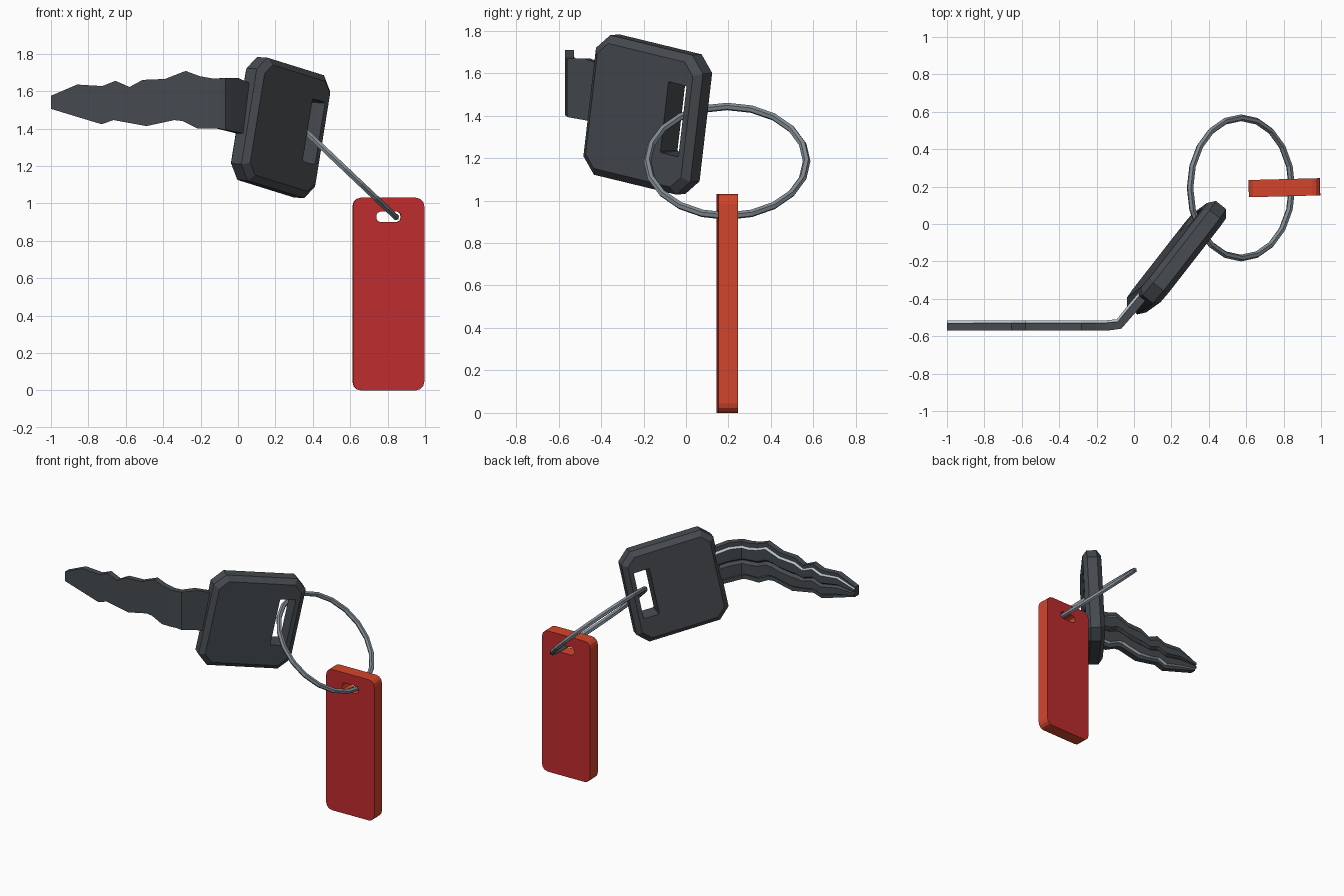
import bpy, bmesh, math
from mathutils import Vector, Matrix

if "Cube" in bpy.data.objects:
    bpy.data.objects.remove(bpy.data.objects["Cube"])


def mat(name, rgb):
    m = bpy.data.materials.new(name)
    m.diffuse_color = (*rgb, 1)
    m.use_nodes = True
    m.node_tree.nodes["Principled BSDF"].inputs["Base Color"].default_value = m.diffuse_color
    return m


DARK = mat("dark grey", (0.062, 0.070, 0.080))
STEEL = mat("steel", (0.22, 0.26, 0.29))
EDGE = mat("bright cut edge", (0.46, 0.54, 0.58))
RED = mat("red", (0.52, 0.025, 0.028))
ORANGE = mat("orange red", (0.65, 0.06, 0.025))


def loft(name, rings, mats, rule=lambda i: 0, cap=0, closed=False):
    """Skin a list of equal-length rings; rule gives the material per side index."""
    bm = bmesh.new()
    vs = [[bm.verts.new(p) for p in r] for r in rings]
    n = len(rings[0])
    pairs = list(zip(vs, vs[1:])) + ([(vs[-1], vs[0])] if closed else [])
    for a, b in pairs:
        for i in range(n):
            j = (i + 1) % n
            bm.faces.new((a[i], a[j], b[j], b[i])).material_index = rule(i)
    if not closed:
        for r in (vs[0], vs[-1]):
            bm.faces.new(r).material_index = cap
    bmesh.ops.recalc_face_normals(bm, faces=bm.faces)
    me = bpy.data.meshes.new(name)
    bm.to_mesh(me)
    bm.free()
    for m in mats:
        me.materials.append(m)
    ob = bpy.data.objects.new(name, me)
    bpy.context.collection.objects.link(ob)
    return ob


def round_rect(w, h, c, steps, z, cx=0, cy=0):
    """Rectangle ring with corners cut (steps=1) or rounded."""
    pts = []
    for k, (sx, sy) in enumerate(((1, 1), (-1, 1), (-1, -1), (1, -1))):
        for s in range(steps + 1):
            a = math.pi / 2 * (k + s / steps)
            pts.append(Vector((cx + sx * (w / 2 - c) + c * math.cos(a),
                               cy + sy * (h / 2 - c) + c * math.sin(a), z)))
    return pts


def cut(ob, cutter):
    cutter.hide_render = True
    cutter.hide_viewport = False
    cutter.display_type = 'WIRE'
    md = ob.modifiers.new("slot", 'BOOLEAN')
    md.operation = 'DIFFERENCE'
    md.solver = 'EXACT'
    md.object = cutter
    # bake the cut, then remove the cutter
    dg = bpy.context.evaluated_depsgraph_get()
    me = bpy.data.meshes.new_from_object(ob.evaluated_get(dg))
    ob.modifiers.clear()
    ob.data = me
    bpy.data.objects.remove(cutter)


# Key head: bevelled slab with cut corners and a slot
u = Vector((0.604, 0.775, -0.188)).normalized()
v = Vector((0.175, 0.135, 0.975))
v = (v - u * v.dot(u)).normalized()
n = u.cross(v)
M = Matrix((u, v, n)).transposed().to_4x4()
M.translation = (0.228, -0.18, 1.405)
W, H, T, B = 0.65, 0.67, 0.065, 0.035
layers = [(-T, B), (-T + 0.03, 0), (T - 0.03, 0), (T, B)]
head = loft("key_head", [round_rect(W - 2 * b, H - 2 * b, 0.075 - b * 0.5, 1, z)
                         for z, b in layers], [DARK])
slot = loft("head_slot_cutter", [round_rect(0.11, 0.34, 0.004, 1, z, 0.205, 0.02)
                                 for z in (-0.2, 0.2)], [DARK])
cut(head, slot)
head.matrix_world = M

# Key blade: toothed outline, stepped and grooved back, bent into the head
top = [(-1, 1.575), (-.86, 1.635), (-.725, 1.627), (-.655, 1.655), (-.58, 1.622),
       (-.51, 1.66), (-.39, 1.665), (-.28, 1.708), (-.205, 1.68), (-.14, 1.668),
       (-.02, 1.67), (.06, 1.635)]
bottom = [(-1, 1.505), (-.73, 1.423), (-.665, 1.445), (-.49, 1.413), (-.34, 1.445),
          (-.297, 1.44), (-.217, 1.40), (-.11, 1.40), (.02, 1.37), (.06, 1.36)]


def lerp(table, x):
    for (x0, z0), (x1, z1) in zip(table, table[1:]):
        if x <= x1:
            return z0 + (z1 - z0) * (x - x0) / (x1 - x0)
    return table[-1][1]


path = [(-1, -.543), (-.15, -.543), (-.08, -.535), (.06, -.368)]
rings = []
for x in sorted({p[0] for p in top + bottom + path}):
    t, b = lerp(top, x), lerp(bottom, x)
    mid, k = (t + b) / 2, min(1, (t - b) / 0.25)
    e, w, g = 0.03 * k, 0.013 * k, 0.018 * k
    ang = math.radians(lerp([(-1, 0), (-.15, 0), (-.08, 28), (-.02, 51), (.06, 51)], x))
    sec = [(0, t), (0, b), (.042, b), (.042, b + e), (.055, b + e + w), (.055, mid - g),
           (.035, mid), (.055, mid + g), (.055, t - e - w), (.042, t - e), (.042, t)]
    y = lerp(path, x)
    rings.append([(x - math.sin(ang) * (d - .0275), y + math.cos(ang) * (d - .0275), z)
                  for d, z in sec])
loft("key_blade", rings, [DARK, EDGE], lambda i: 1 if i in (3, 8) else 0)

# Split ring: low-poly tilted torus
c, d, yax = Vector((0.572, 0.193, 1.185)), Vector((0.726, 0, -0.688)), Vector((0, 1, 0))
nr = d.cross(yax).normalized()
rings = []
for i in range(20):
    a = 2 * math.pi * i / 20
    r = d * math.cos(a) + yax * math.sin(a)
    rings.append([c + r * (0.375 + 0.018 * math.cos(q)) + nr * 0.018 * math.sin(q)
                  for q in (2 * math.pi * j / 6 for j in range(6))])
loft("split_ring", rings, [STEEL], closed=True)

# Tag: red faces, orange rim, rounded slot for the ring
tag = loft("tag", [round_rect(0.382, 1.03, 0.045, 3, z) for z in (-0.046, 0.046)],
           [RED, ORANGE], lambda i: 1, 0)
hole = loft("tag_hole_cutter", [round_rect(0.13, 0.055, 0.02, 2, z, 0, 0.413)
                                for z in (-0.2, 0.2)], [RED, ORANGE], lambda i: 1, 1)
cut(tag, hole)
tag.matrix_world = (Matrix.Translation((0.804, 0.194, 0.515))
                    @ Matrix.Rotation(math.radians(1.5), 4, 'Z')
                    @ Matrix.Rotation(math.radians(90), 4, 'X'))
